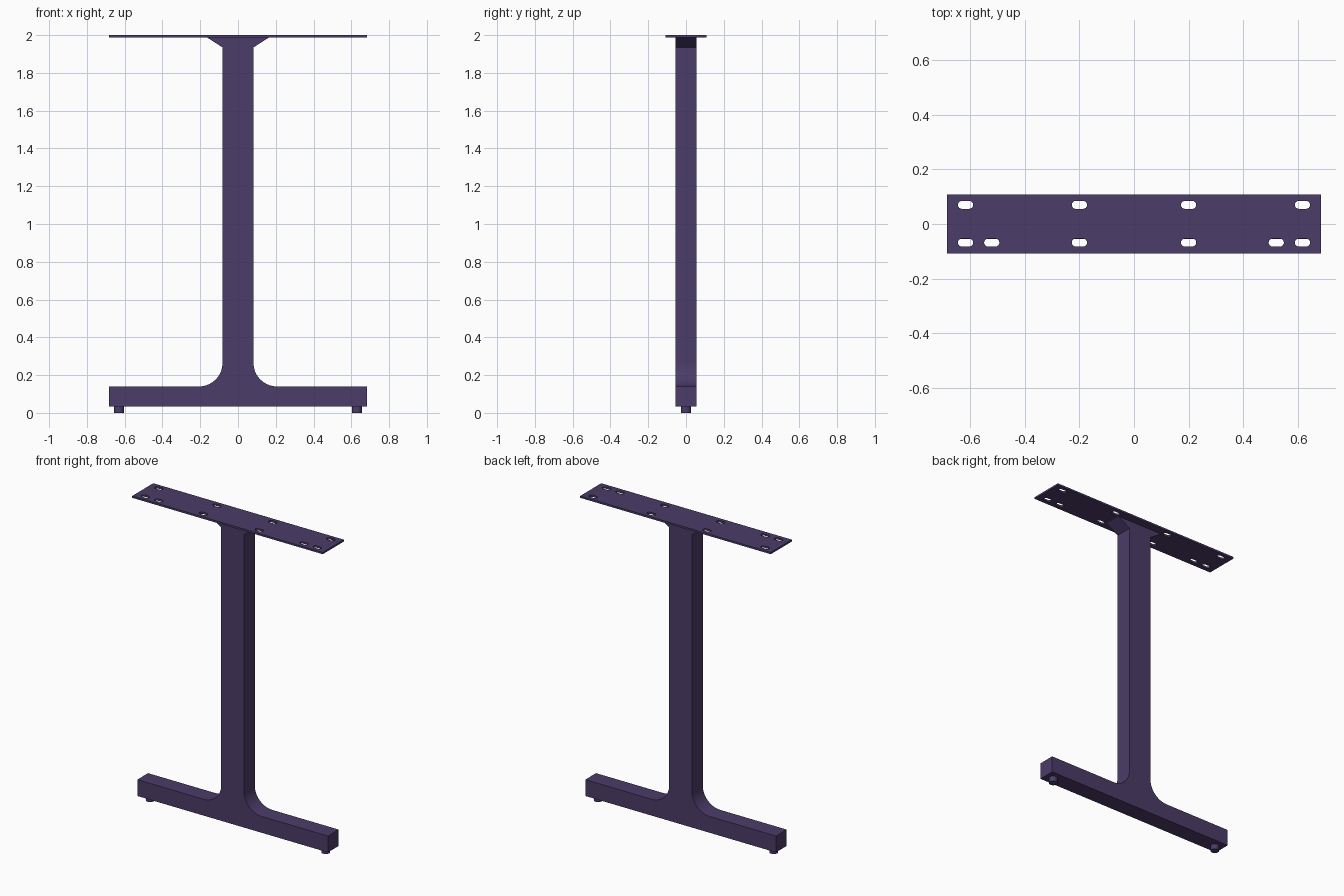
import bpy, bmesh
from math import sin, cos, pi, radians

if "Cube" in bpy.data.objects:
    bpy.data.objects.remove(bpy.data.objects["Cube"])

paint = bpy.data.materials.new("purple_paint")
paint.diffuse_color = (0.07, 0.045, 0.14, 1)
paint.use_nodes = True
paint.node_tree.nodes["Principled BSDF"].inputs["Base Color"].default_value = paint.diffuse_color


def finish(obj):
    """Paint the part and smooth its rounded faces only."""
    obj.data.materials.clear()
    obj.data.materials.append(paint)
    bpy.ops.object.select_all(action='DESELECT')
    obj.select_set(True)
    bpy.context.view_layer.objects.active = obj
    bpy.ops.object.shade_smooth_by_angle(angle=radians(30))


def extrude_outlines(name, outlines, half_depth, location, rotation=(0, 0, 0)):
    """Fill 2D outlines (inner ones become holes) and extrude both ways."""
    curve = bpy.data.curves.new(name, 'CURVE')
    curve.dimensions = '2D'
    curve.fill_mode = 'BOTH'
    curve.extrude = half_depth
    for points in outlines:
        spline = curve.splines.new('POLY')
        spline.points.add(len(points) - 1)
        for p, (u, v) in zip(spline.points, points):
            p.co = (u, v, 0, 1)
        spline.use_cyclic_u = True
    obj = bpy.data.objects.new(name, curve)
    obj.location, obj.rotation_euler = location, rotation
    bpy.context.collection.objects.link(obj)
    bpy.ops.object.select_all(action='DESELECT')
    obj.select_set(True)
    bpy.context.view_layer.objects.active = obj
    bpy.ops.object.convert(target='MESH')
    obj = bpy.context.object
    bm = bmesh.new()
    bm.from_mesh(obj.data)
    bmesh.ops.remove_doubles(bm, verts=bm.verts, dist=1e-5)
    bmesh.ops.recalc_face_normals(bm, faces=bm.faces)
    bm.to_mesh(obj.data)
    bm.free()
    finish(obj)


def slot(cx, cy, half_len=0.028, r=0.0145, n=8):
    pts = []
    for side, start in ((1, -pi / 2), (-1, pi / 2)):
        for i in range(n + 1):
            a = start + pi * i / n
            pts.append((cx + side * (half_len - r) + r * cos(a), cy + r * sin(a)))
    return pts


# Column, foot bar, fillets and top flare as one mirrored profile
L, R = 0.684, 0.125
half = [(L, 0.034), (L, 0.14)]
for i in range(17):
    a = pi / 2 * i / 16
    half.append((0.082 + R - R * sin(a), 0.14 + R - R * cos(a)))
half += [(0.082, 1.935), (0.165, 1.988)]
profile = half + [(-x, z) for x, z in reversed(half)]
extrude_outlines("column_and_foot_bar", [profile], 0.055, (0, 0, 0), (pi / 2, 0, 0))

# Slotted mounting plate; the front row has two extra slots
W = 0.108
plate = [[(-L, -W), (L, -W), (L, W), (-L, W)]]
for s in (-1, 1):
    for x in (0.2, 0.617):
        plate += [slot(s * x, -0.068), slot(s * x, 0.07)]
    plate.append(slot(s * 0.521, -0.068))
extrude_outlines("mounting_plate", plate, 0.006, (0, 0, 1.994))

# Round levelling feet
for side, x in (("left", -0.63), ("right", 0.63)):
    bpy.ops.mesh.primitive_cylinder_add(vertices=24, radius=0.026, depth=0.036,
                                        location=(x, 0, 0.018))
    foot = bpy.context.object
    foot.name = side + "_levelling_foot"
    finish(foot)
